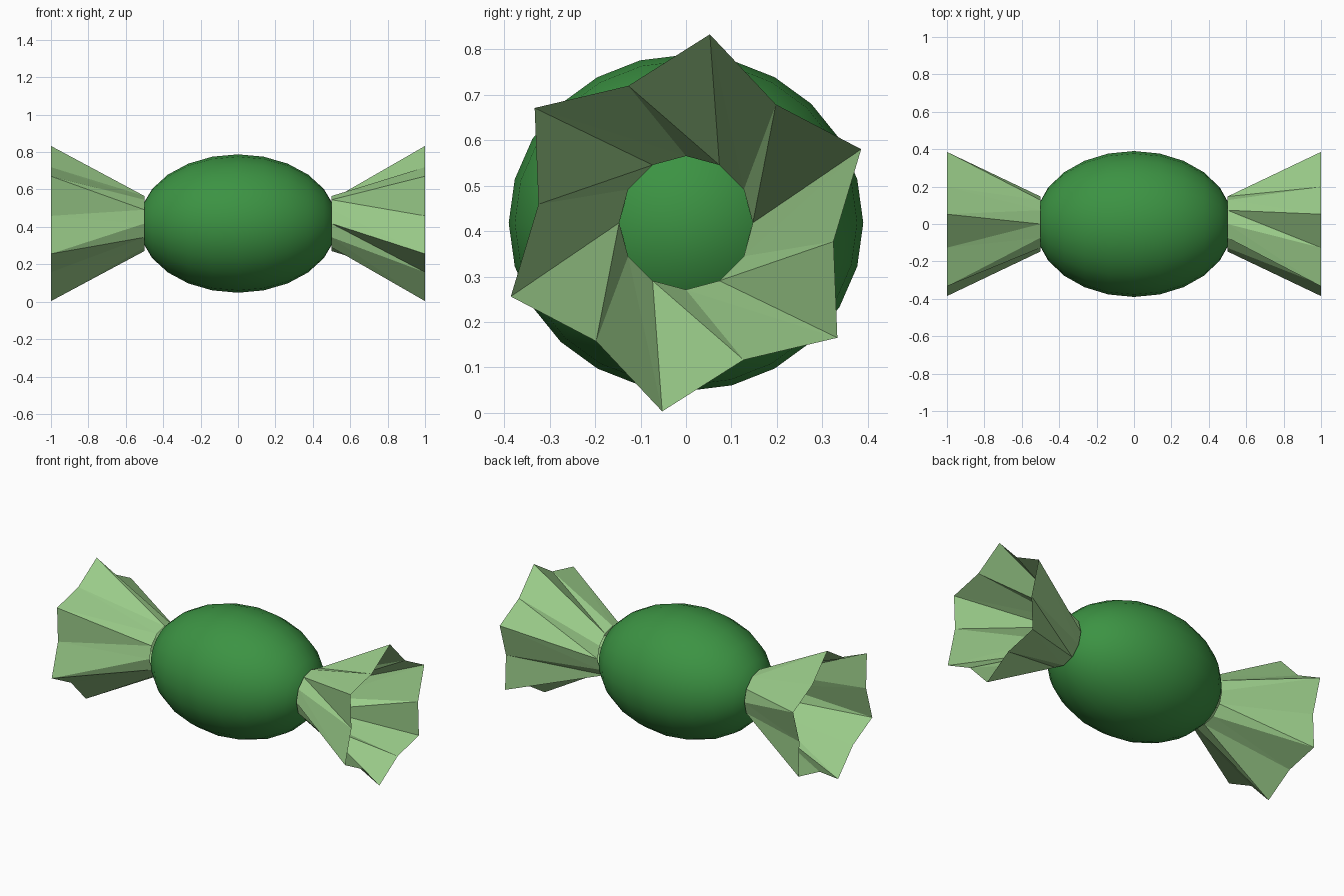
import bpy, bmesh, math
from mathutils import Matrix

if "Cube" in bpy.data.objects:
    bpy.data.objects.remove(bpy.data.objects["Cube"])

CZ = 0.418  # height of the long axis


def material(name, rgb):
    m = bpy.data.materials.new(name)
    m.diffuse_color = (*rgb, 1)
    m.use_nodes = True
    m.node_tree.nodes["Principled BSDF"].inputs["Base Color"].default_value = m.diffuse_color
    return m


green = material("deep green", (0.045, 0.292, 0.056))
pale = material("pale green", (0.328, 0.61, 0.254))


def add_object(name, bm, mat, smooth=False):
    me = bpy.data.meshes.new(name)
    bm.to_mesh(me)
    bm.free()
    me.materials.append(mat)
    for p in me.polygons:
        p.use_smooth = smooth
    ob = bpy.data.objects.new(name, me)
    bpy.context.collection.objects.link(ob)
    ob.location.z = CZ
    return ob


# Sweet body: smooth ellipsoid with its poles along x
bm = bmesh.new()
bmesh.ops.create_uvsphere(bm, u_segments=24, v_segments=12, radius=1)
bm.transform(Matrix.Diagonal((0.53, 0.39, 0.37, 1)) @ Matrix.Rotation(math.pi / 2, 4, 'Y'))
add_object("candy_body", bm, green, True)


# Wrapper ends: open, pleated and twisted flares, 12 sides each
def wrapper(name, side):
    bm = bmesh.new()
    n, twist = 12, math.radians(22.8)

    def vert(x, r, a):
        return bm.verts.new((side * x, r * math.cos(a), r * math.sin(a)))

    angles = [2 * math.pi * i / n for i in range(n)]
    neck = [vert(0.5, 0.147, a) for a in angles]
    rim = [vert(1.0, 0.327 if i % 2 else 0.418, a + twist) for i, a in enumerate(angles)]
    for i in range(n):
        j = (i + 1) % n
        if side > 0:
            tris = [(neck[i], rim[j], rim[i]), (neck[i], neck[j], rim[j])]
        else:
            tris = [(neck[i], rim[i], neck[j]), (neck[j], rim[i], rim[j])]
        for t in tris:
            bm.faces.new(t)
    bm.normal_update()
    add_object(name, bm, pale)


wrapper("wrapper_right", 1)
wrapper("wrapper_left", -1)
